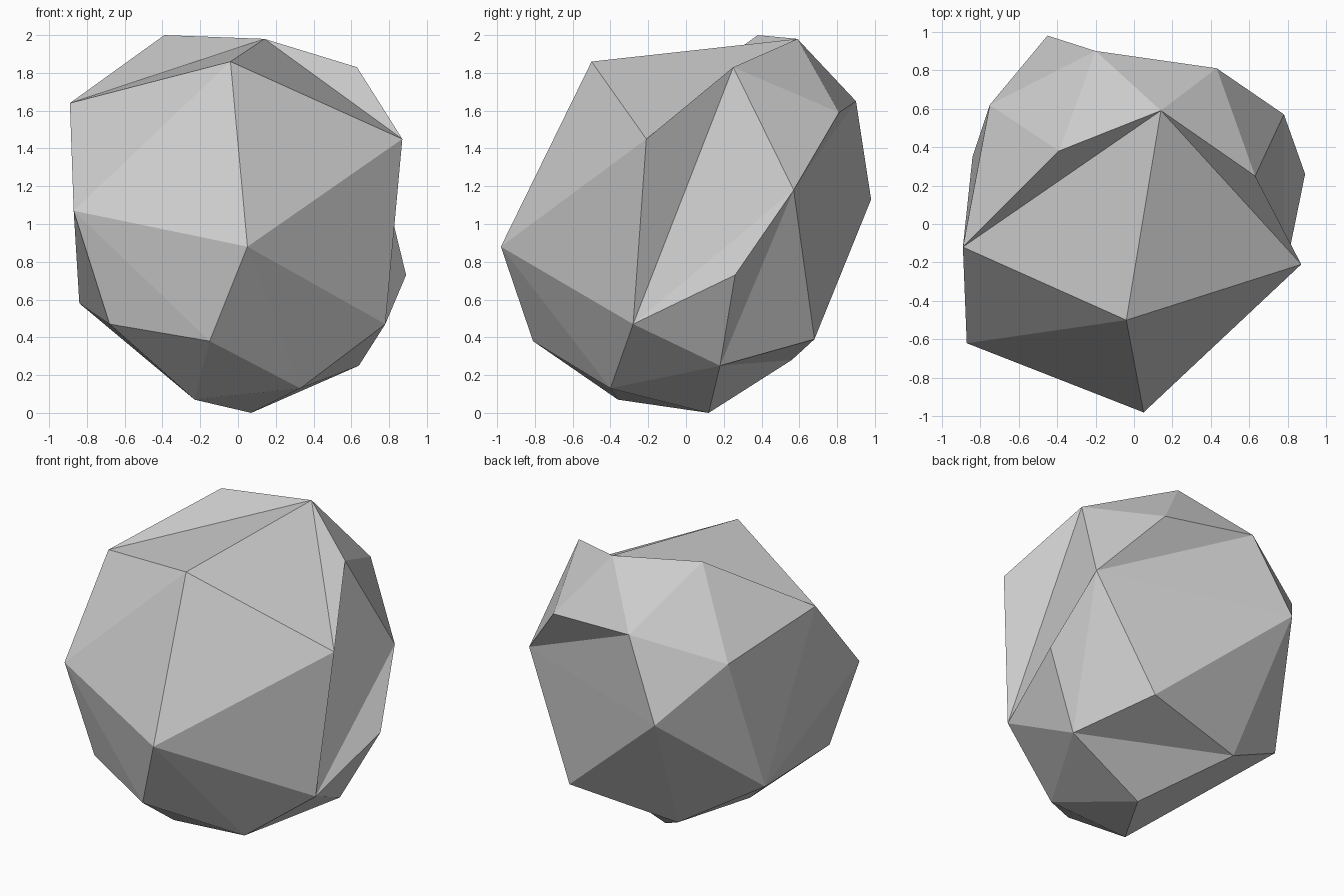
import bpy
import bmesh
from mathutils import Vector

# Remove the default object
cube = bpy.data.objects.get("Cube")
if cube:
    bpy.data.objects.remove(cube, do_unlink=True)


def make_material(name, colour):
    material = bpy.data.materials.new(name)
    material.use_nodes = True
    material.diffuse_color = colour
    for node in material.node_tree.nodes:
        if node.type == "BSDF_PRINCIPLED":
            node.inputs["Base Color"].default_value = colour
            node.inputs["Roughness"].default_value = 0.9
    return material


# Corner points of the chipped boulder, from crown to base
corners = {
    # crown
    "A": (-.39, .38, 2), "B": (.14, .59, 1.98), "C": (-.04, -.5, 1.86),
    "D": (-.89, -.12, 1.64), "E": (.87, -.21, 1.45), "F": (.63, .25, 1.83),
    # upper back
    "S": (.43, .81, 1.59), "T": (-.2, .9, 1.65), "X": (-.75, .62, 1.49),
    # waist
    "G": (.05, -.98, .88), "H": (-.87, -.62, 1.07), "R": (.78, .57, 1.18),
    "U": (-.45, .98, 1.13), "Q": (.89, .26, .73),
    # lower flanks
    "I": (-.15, -.81, .38), "J": (-.68, -.57, .47), "K": (-.84, .35, .58),
    "P": (.78, -.28, .47), "V": (.4, .68, .39),
    # base
    "L": (-.23, -.36, .07), "M": (.07, .12, 0), "N": (.33, -.4, .13),
    "O": (.64, .18, .25), "W": (-.33, .56, .28),
}

# Each hub corner spreads a fan of triangular facets over the path beside it
fans = {
    "B": "CDATSFEC",   # crown facets
    "G": "CHINPEC",    # front facets
    "R": "STUVOQPFS",  # left and back facets
    "K": "XDHJLWUX",   # right facets
    "X": "DATU",       # upper back facets
    "L": "JINMW",      # underside facets
    "O": "QPNMWV",     # lower left facets
    "D": "CH", "E": "FP", "H": "JI", "U": "VW",  # single chips between fans
}


def add_fan(bm, points, hub, path):
    for first, second in zip(path, path[1:]):
        bm.faces.new((points[hub], points[first], points[second]))


def build_boulder(name, material):
    bm = bmesh.new()
    points = {key: bm.verts.new(Vector(co)) for key, co in corners.items()}
    for hub, path in fans.items():
        add_fan(bm, points, hub, path)
    bmesh.ops.recalc_face_normals(bm, faces=bm.faces[:])
    for face in bm.faces:
        face.smooth = False
    mesh = bpy.data.meshes.new(name)
    bm.to_mesh(mesh)
    bm.free()
    mesh.materials.append(material)
    boulder = bpy.data.objects.new(name, mesh)
    bpy.context.collection.objects.link(boulder)
    return boulder


stone_grey = make_material("stone grey", (0.6, 0.6, 0.6, 1))
build_boulder("boulder", stone_grey)
